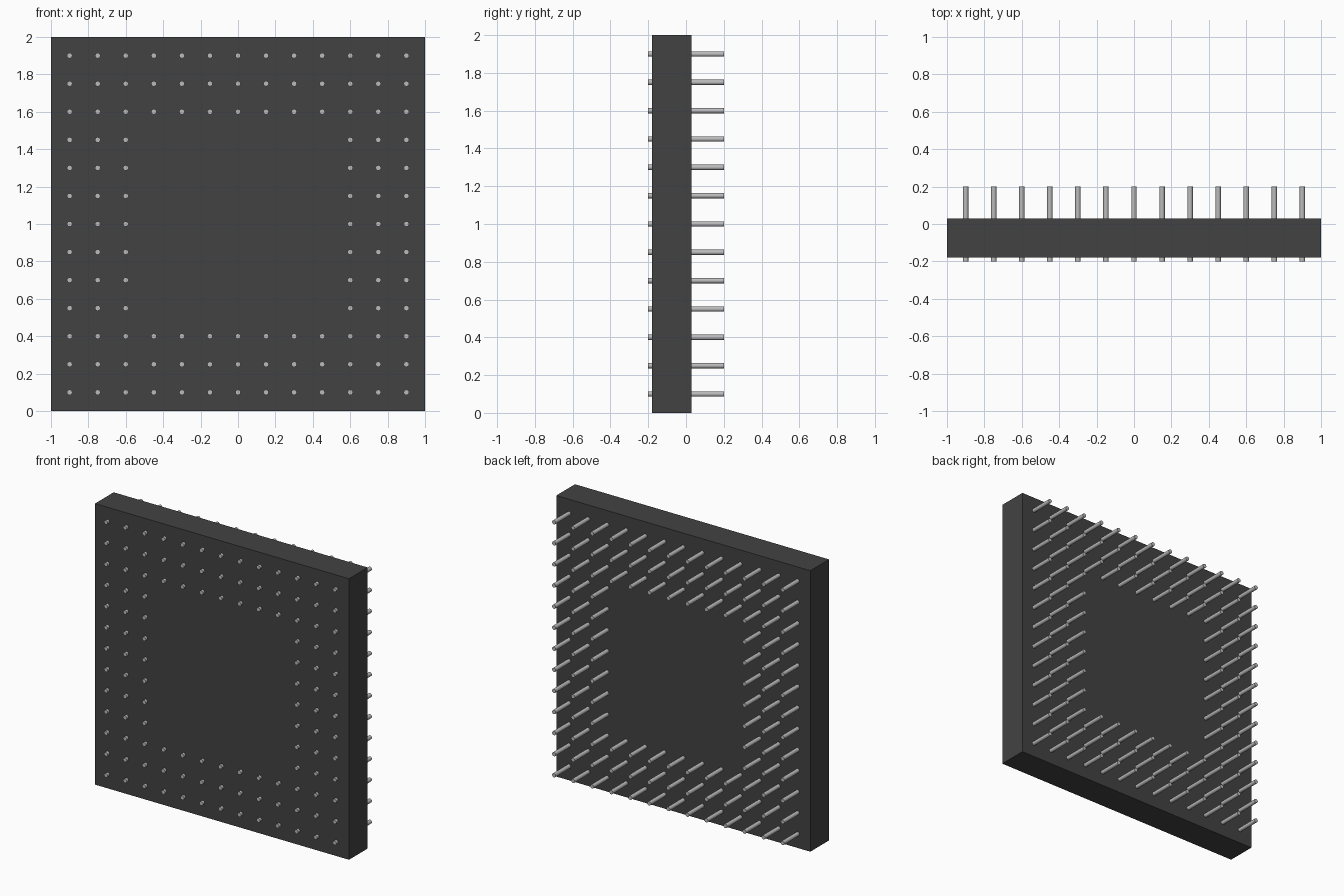
import bpy, bmesh, math
from mathutils import Matrix

if "Cube" in bpy.data.objects:
    bpy.data.objects.remove(bpy.data.objects["Cube"])


def material(name, rgb):
    m = bpy.data.materials.new(name)
    m.diffuse_color = (*rgb, 1)
    m.use_nodes = True
    m.node_tree.nodes["Principled BSDF"].inputs["Base Color"].default_value = m.diffuse_color
    return m


def add_object(name, bm, mat):
    mesh = bpy.data.meshes.new(name)
    bm.to_mesh(mesh)
    bm.free()
    mesh.materials.append(mat)
    ob = bpy.data.objects.new(name, mesh)
    bpy.context.collection.objects.link(ob)
    return ob


dark_plastic = material("dark_plastic", (0.055, 0.055, 0.055))
pin_metal = material("pin_metal", (0.5, 0.5, 0.5))

# Square slab
FRONT, BACK = -0.18, 0.03
bm = bmesh.new()
bmesh.ops.create_cube(bm, size=1, matrix=Matrix.Translation((0, (FRONT + BACK) / 2, 1))
                      @ Matrix.Diagonal((2, BACK - FRONT, 2, 1)))
add_object("slab", bm, dark_plastic)

# Pins pass through the slab: three square rings on a 13 x 13 grid
PITCH, RADIUS, LENGTH = 0.15, 0.0145, 0.4
turn = Matrix.Rotation(math.pi / 2, 4, 'X')
bm = bmesh.new()
for i in range(-6, 7):
    for j in range(-6, 7):
        if max(abs(i), abs(j)) >= 4:
            bmesh.ops.create_cone(
                bm, cap_ends=True, segments=12, radius1=RADIUS, radius2=RADIUS, depth=LENGTH,
                matrix=Matrix.Translation((i * PITCH, 0, 1 + j * PITCH)) @ turn)
pins = add_object("pins", bm, pin_metal)

# Round sides, crisp pin ends
bpy.context.view_layer.objects.active = pins
pins.select_set(True)
bpy.ops.object.shade_smooth_by_angle(angle=math.radians(40))
